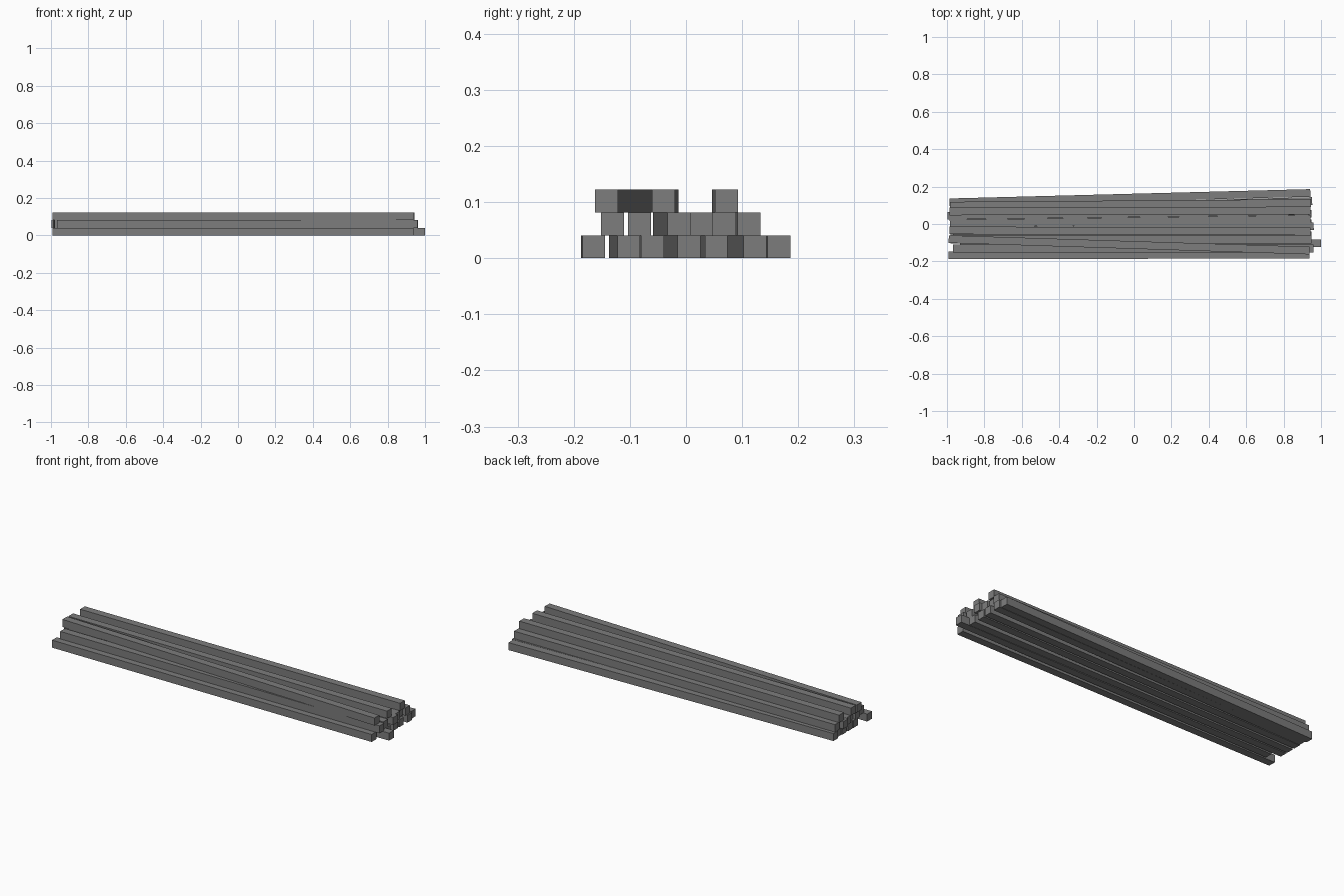
import bpy, math

if "Cube" in bpy.data.objects:
    bpy.data.objects.remove(bpy.data.objects["Cube"])

SIZE = 0.0408      # square section of every beam
LENGTH = 1.93

# dark grey
dark = bpy.data.materials.new("dark_grey")
dark.diffuse_color = (0.205, 0.205, 0.205, 1)
dark.use_nodes = True
dark.node_tree.nodes["Principled BSDF"].inputs["Base Color"].default_value = dark.diffuse_color

def beam(name, layer, x_mid, y_left, y_right):
    """One long square beam; y_left / y_right are the centre positions of its two ends."""
    bpy.ops.mesh.primitive_cube_add(
        size=1,
        location=(x_mid, (y_left + y_right) / 2, SIZE * (layer + 0.5)),
        rotation=(0, 0, math.atan2(y_right - y_left, LENGTH)))
    ob = bpy.context.object
    ob.name = name
    ob.scale = (LENGTH, SIZE, SIZE)
    bpy.ops.object.transform_apply(location=False, rotation=False, scale=True)
    ob.data.materials.append(dark)

# x centre, y at left end, y at right end
layers = {
    "bottom_beam": [
        (-0.028, -0.1665, -0.1645), (0.034, -0.117, -0.102),
        (-0.015, -0.066, -0.060), (-0.015, -0.019, 0.005),
        (-0.015, 0.033, 0.054), (-0.012, 0.076, 0.123),
        (-0.022, 0.116, 0.166)],
    "middle_beam": [
        (-0.004, -0.131, -0.131), (-0.015, -0.083, -0.083),
        (-0.004, -0.0385, -0.0125), (-0.020, 0.0025, 0.0275),
        (-0.032, 0.0445, 0.0685), (-0.018, 0.098, 0.112)],
    "top_beam": [
        (-0.026, -0.081, -0.142), (-0.022, -0.034, -0.040),
        (-0.022, 0.067, 0.0725)],
}

for layer, (name, rows) in enumerate(layers.items()):
    for i, (x, yl, yr) in enumerate(rows, 1):
        beam(f"{name}_{i}", layer, x, yl, yr)
